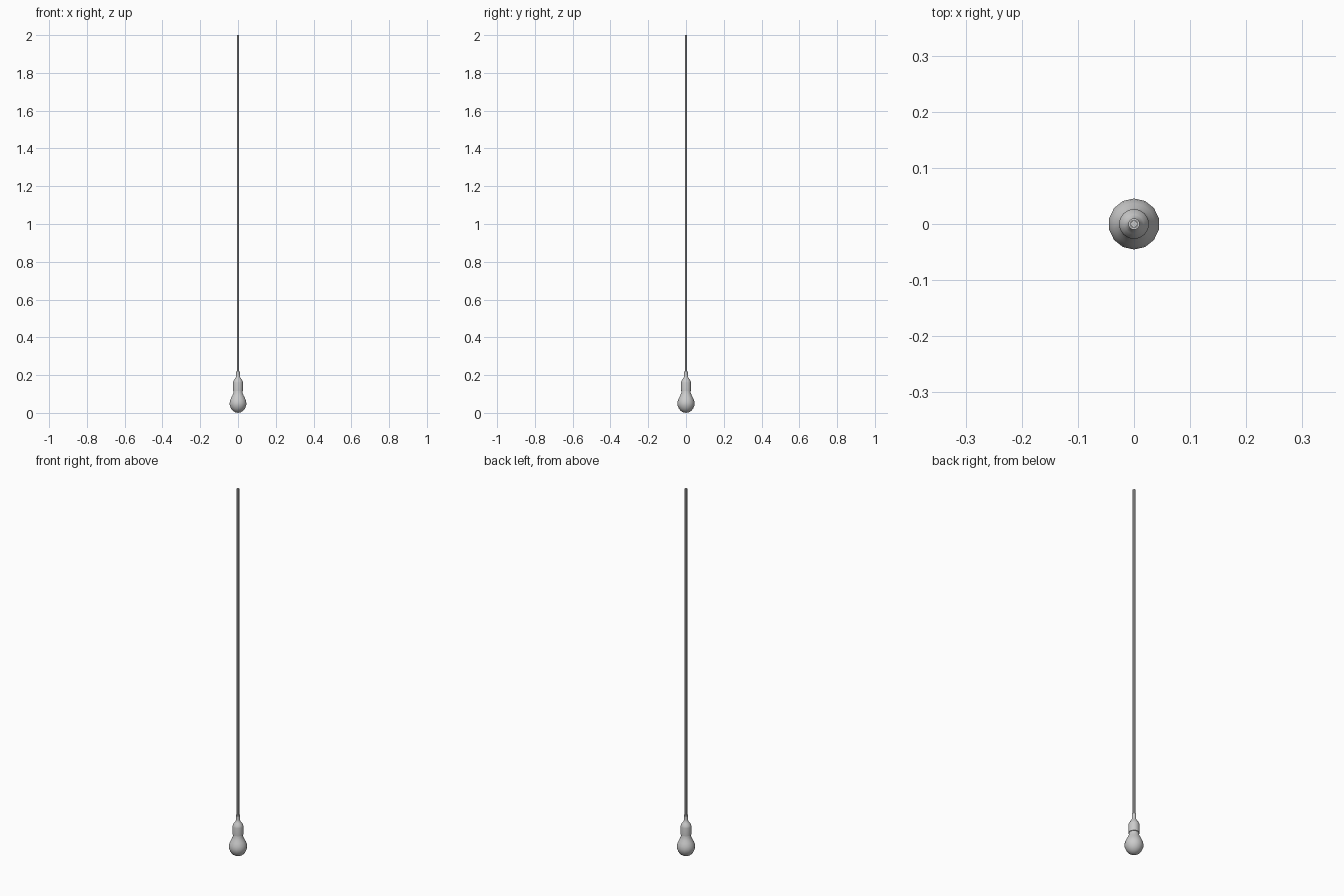
import bpy, bmesh, math

if "Cube" in bpy.data.objects:
    bpy.data.objects.remove(bpy.data.objects["Cube"])


def lathe(name, profile, sides):
    """Revolve (radius, height) points round z; zero radius closes to a point."""
    bm = bmesh.new()
    rings = []
    for r, z in profile:
        if r == 0:
            rings.append([bm.verts.new((0, 0, z))] * sides)
        else:
            rings.append([bm.verts.new((r * math.sin(2 * math.pi * i / sides),
                                        r * math.cos(2 * math.pi * i / sides), z))
                          for i in range(sides)])
    for a, b in zip(rings, rings[1:]):
        for i in range(sides):
            j = (i + 1) % sides
            bm.faces.new(list(dict.fromkeys((a[i], a[j], b[j], b[i]))))
    bmesh.ops.recalc_face_normals(bm, faces=bm.faces[:])
    mesh = bpy.data.meshes.new(name)
    bm.to_mesh(mesh)
    bm.free()
    obj = bpy.data.objects.new(name, mesh)
    bpy.context.collection.objects.link(obj)
    bpy.ops.object.select_all(action='DESELECT')
    obj.select_set(True)
    bpy.context.view_layer.objects.active = obj
    bpy.ops.object.shade_smooth_by_angle(angle=math.radians(40))
    return obj


# Glass bulb: round bottom drawn in to a neck inside the socket
lathe("bulb", [(0, 0), (0.015, 0.003), (0.028, 0.011), (0.038, 0.023),
               (0.0445, 0.039), (0.0455, 0.052), (0.043, 0.066), (0.037, 0.080),
               (0.030, 0.093), (0.025, 0.106), (0.023, 0.120)], 14)

# Lamp socket: straight cup, sloping shoulder and narrow cord sleeve
lathe("socket", [(0.022, 0.117), (0.0268, 0.117), (0.0268, 0.160), (0.0245, 0.170),
                 (0.017, 0.180), (0.012, 0.188), (0.010, 0.196),
                 (0.010, 0.220), (0.0065, 0.220)], 16)

# Hanging cord
lathe("cord", [(0.0065, 0.215), (0.0065, 2.0), (0, 2.0)], 8)
